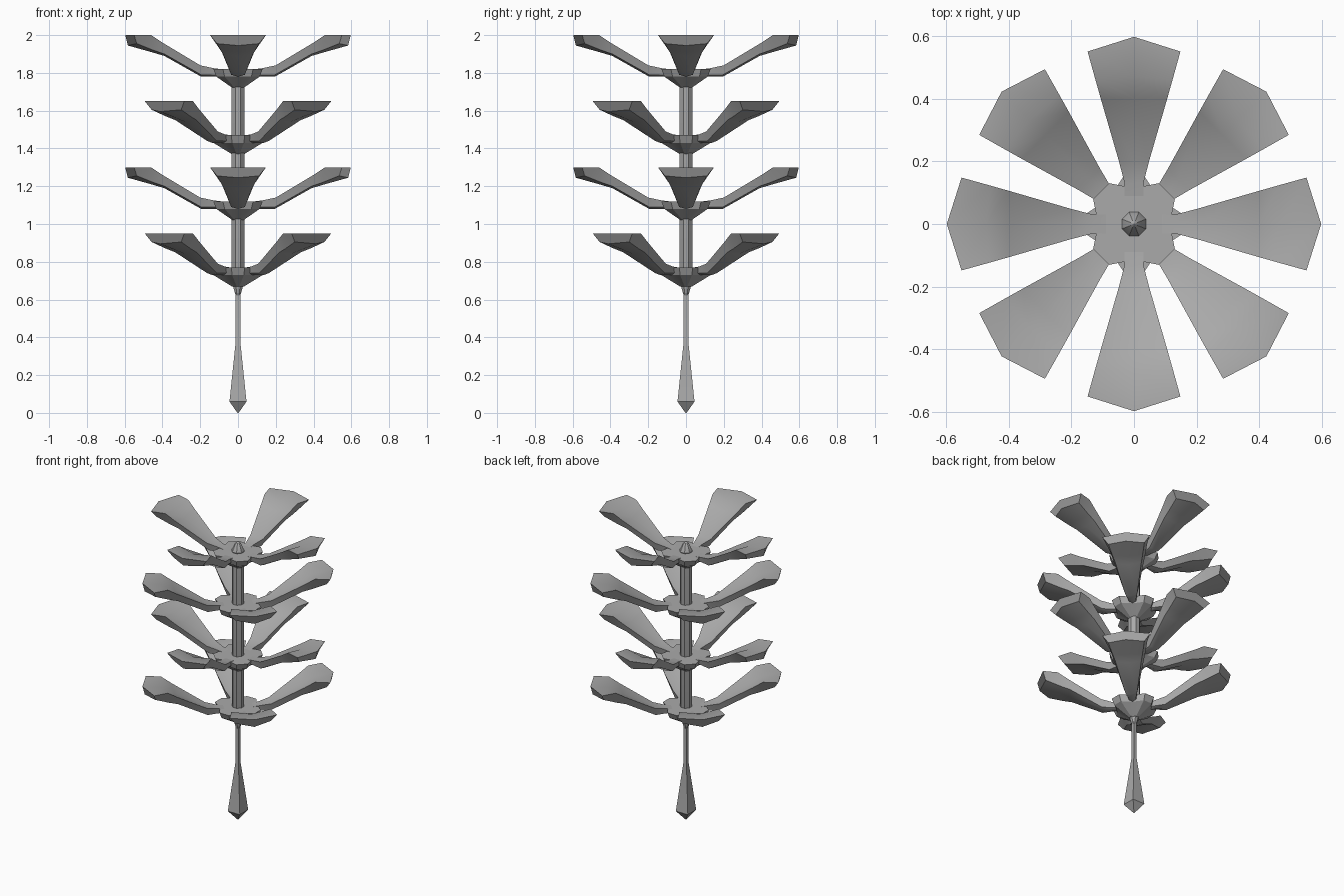
import bpy, bmesh, math
from mathutils import Matrix

old = bpy.data.objects.get("Cube")
if old:
    bpy.data.objects.remove(old, do_unlink=True)

grey = bpy.data.materials.new("plain grey")
grey.use_nodes = True
COLOUR = (0.4, 0.4, 0.4, 1)
grey.diffuse_color = COLOUR
grey.node_tree.nodes["Principled BSDF"].inputs["Base Color"].default_value = COLOUR


def loft(name, rings, angle=35):
    """Skin a list of closed point rings and cap both ends."""
    bm = bmesh.new()
    loops = [[bm.verts.new(p) for p in ring] for ring in rings]
    for a, b in zip(loops, loops[1:]):
        n = len(a)
        for i in range(n):
            j = (i + 1) % n
            bm.faces.new((a[i], a[j], b[j], b[i]))
    bm.faces.new(loops[0])
    bm.faces.new(loops[-1])
    bmesh.ops.remove_doubles(bm, verts=bm.verts, dist=0.0001)
    bmesh.ops.recalc_face_normals(bm, faces=bm.faces)
    mesh = bpy.data.meshes.new(name)
    bm.to_mesh(mesh)
    bm.free()
    mesh.materials.append(grey)
    obj = bpy.data.objects.new(name, mesh)
    bpy.context.collection.objects.link(obj)
    bpy.ops.object.select_all(action='DESELECT')
    obj.select_set(True)
    bpy.context.view_layer.objects.active = obj
    bpy.ops.object.shade_smooth_by_angle(angle=math.radians(angle))
    return obj


def polygon(sides, flat, z):
    """Regular ring whose flats face the axes, at the given half width."""
    r = flat / math.cos(math.pi / sides)
    return [(r * math.cos(a), r * math.sin(a), z)
            for a in (math.tau * (i + 0.5) / sides for i in range(sides))]


# Petal stations: radius, half width, top z, bottom z, tip bulge, cup depth
PETAL = [(0.09, 0.03, 0, -0.04, 0, 0),
         (0.13, 0.03, 0.005, -0.04, 0, 0),
         (0.20, 0.048, 0.02, -0.04, 0, 0.005),
         (0.40, 0.106, 0.14, 0.07, 0, 0.02),
         (0.46, 0.123, 0.18, 0.09, 0.01, 0.02),
         (0.55, 0.148, 0.18, 0.125, 0.047, 0)]


def petal_ring(r, w, top, bottom, bulge, cup):
    inner, under = w * 0.75, r * 0.975
    return [(r, -w, top), (r + bulge, 0, top - cup), (r, w, top),
            (under, inner, bottom + 0.01), (under + bulge, 0, bottom),
            (under, -inner, bottom + 0.01)]


def hub_ring(scale, z):
    """Eight-lobed outline: short lobes between the petal sockets."""
    pts = []
    for k in range(4):
        for deg, r in ((14, 0.124), (31.6, 0.153), (58.4, 0.153), (76, 0.124)):
            a = math.radians(deg + 90 * k)
            pts.append((r * scale * math.cos(a), r * scale * math.sin(a), z))
    return pts


# Four whorls, alternately turned by an eighth of a turn
for tier, z in enumerate((0.77, 1.12, 1.47, 1.82)):
    turn = math.radians(45 if tier % 2 == 0 else 0)
    place = Matrix.Translation((0, 0, z)) @ Matrix.Rotation(turn, 4, 'Z')
    hub = loft(f"hub_{tier + 1}",
               [hub_ring(1, 0), hub_ring(0.88, -0.04), hub_ring(0.22, -0.1)], 25)
    hub.matrix_world = place
    for k in range(4):
        petal = loft(f"petal_{tier + 1}_{k + 1}", [petal_ring(*s) for s in PETAL], 40)
        petal.matrix_world = place @ Matrix.Rotation(k * math.pi / 2, 4, 'Z')

# Central stem with a pointed cap
loft("stem", [polygon(8, w, z) for w, z in
              ((0.012, 0.62), (0.035, 0.70), (0.035, 1.82), (0.038, 1.825),
               (0.02, 1.87), (0.0, 1.89))], 25)

# Thin square spike ending in a pointed bulb
loft("spike", [polygon(4, w, z) for w, z in
               ((0.003, 0), (0.045, 0.06), (0.012, 0.38), (0.012, 0.66))], 25)
